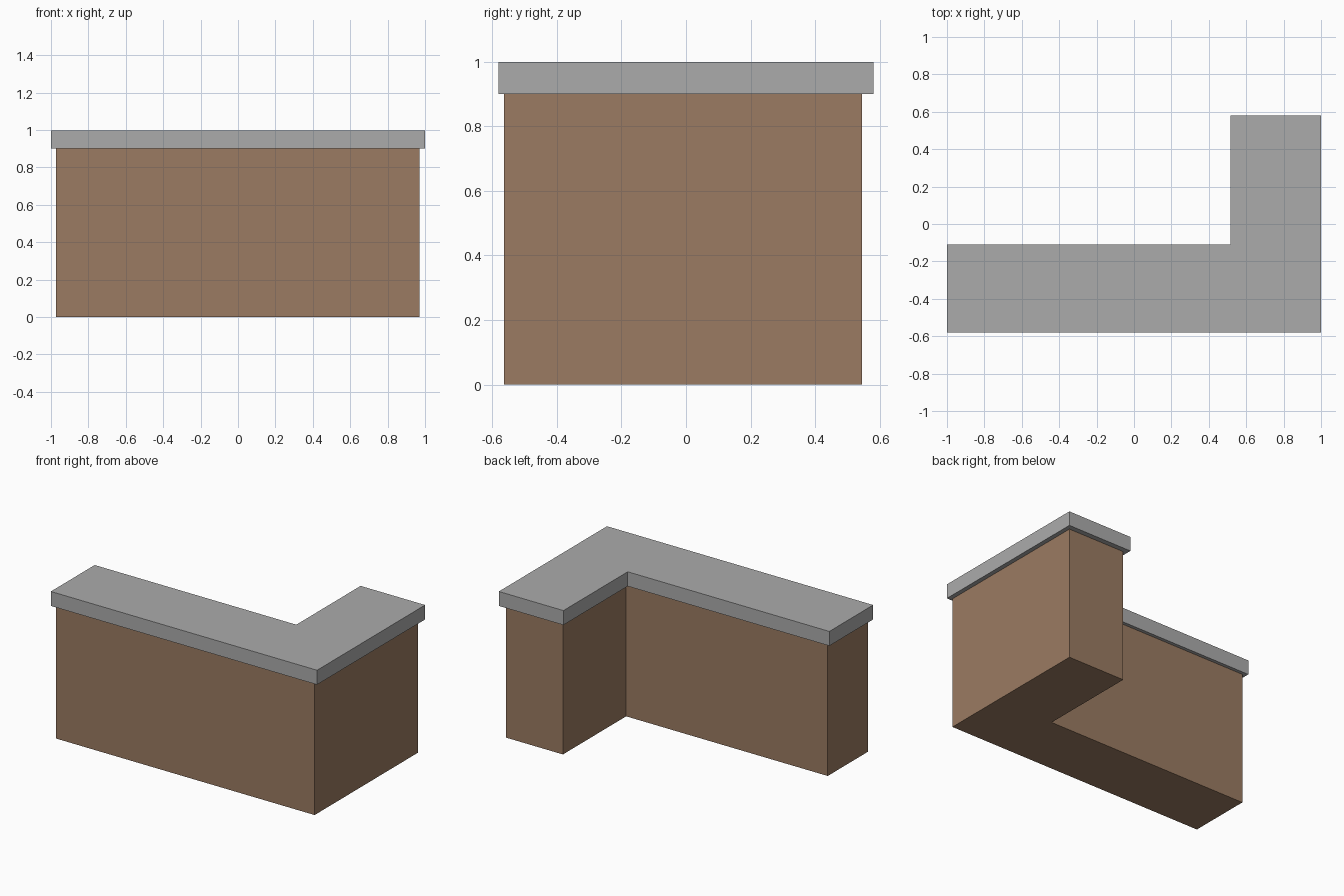
import bpy, bmesh

if "Cube" in bpy.data.objects:
    bpy.data.objects.remove(bpy.data.objects["Cube"])


def material(name, rgb):
    m = bpy.data.materials.new(name)
    m.diffuse_color = (*rgb, 1)
    m.use_nodes = True
    m.node_tree.nodes["Principled BSDF"].inputs["Base Color"].default_value = m.diffuse_color
    return m


def l_prism(name, x0, x1, y0, y1, xi, yi, z0, z1, mat):
    """L-shaped outline with inner corner (xi, yi), extruded from z0 to z1."""
    outline = [(x0, y0), (x1, y0), (x1, y1), (xi, y1), (xi, yi), (x0, yi)]
    bm = bmesh.new()
    face = bm.faces.new([bm.verts.new((x, y, z0)) for x, y in outline])
    top = bmesh.ops.extrude_face_region(bm, geom=[face])["geom"]
    verts = [g for g in top if isinstance(g, bmesh.types.BMVert)]
    bmesh.ops.translate(bm, vec=(0, 0, z1 - z0), verts=verts)
    bmesh.ops.recalc_face_normals(bm, faces=bm.faces)
    mesh = bpy.data.meshes.new(name)
    bm.to_mesh(mesh)
    bm.free()
    mesh.materials.append(mat)
    obj = bpy.data.objects.new(name, mesh)
    bpy.context.collection.objects.link(obj)


wood = material("brown wood", (0.328, 0.198, 0.122))
stone = material("grey stone", (0.41, 0.41, 0.41))

# Cabinet body, slightly recessed under the worktop
l_prism("counter_base", -0.972, 0.97, -0.563, 0.545, 0.543, -0.133, 0, 0.9, wood)
# Overhanging worktop slab
l_prism("countertop", -1, 1, -0.58, 0.58, 0.515, -0.11, 0.9, 0.998, stone)
